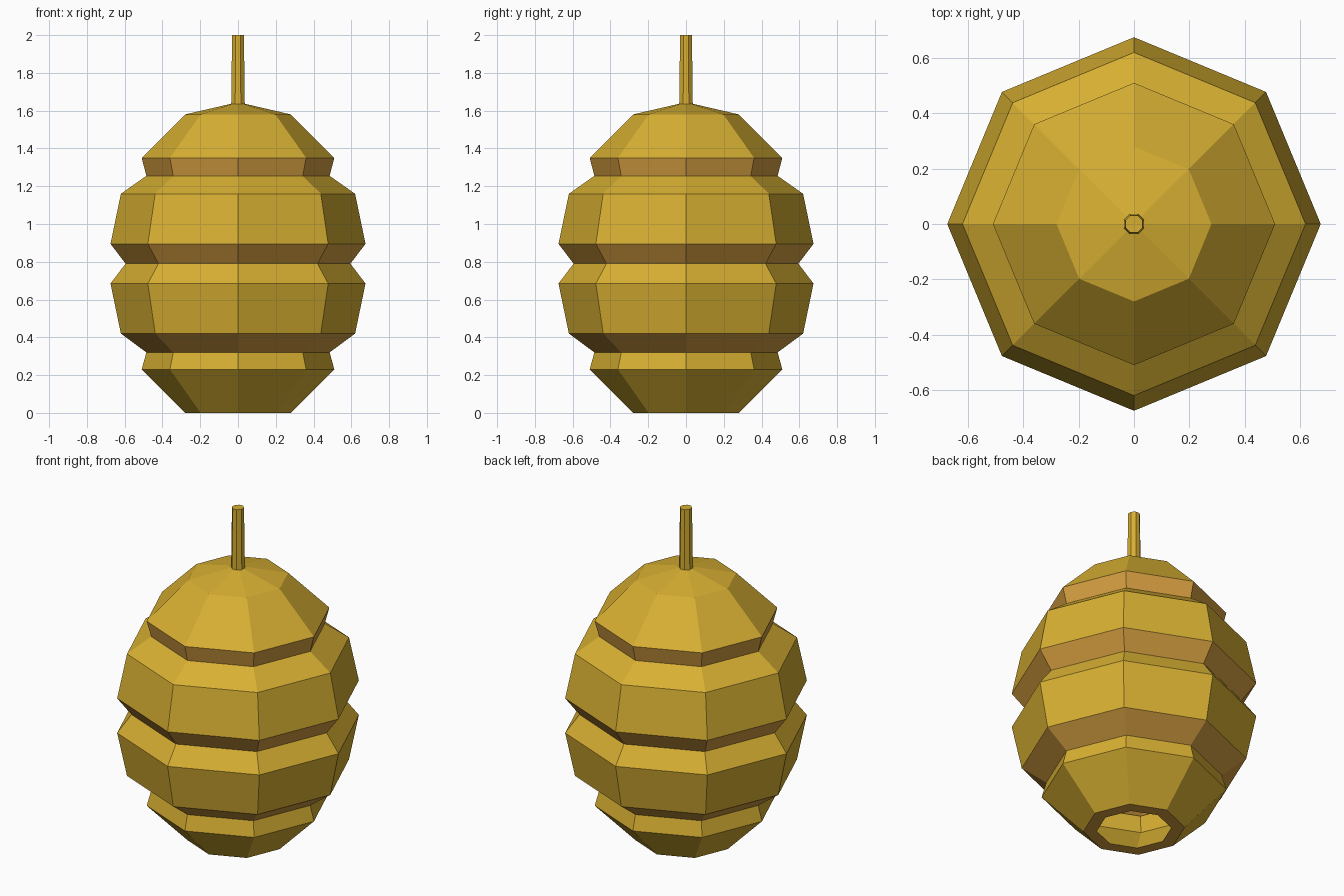
import bpy, bmesh, math

cube = bpy.data.objects.get("Cube")
if cube:
    bpy.data.objects.remove(cube, do_unlink=True)


def make_material(name, color):
    mat = bpy.data.materials.new(name)
    mat.use_nodes = True
    mat.diffuse_color = color
    mat.node_tree.nodes["Principled BSDF"].inputs["Base Color"].default_value = color
    return mat


honey = make_material("honey_yellow", (0.68, 0.43, 0.032, 1))
brown = make_material("warm_brown", (0.645, 0.332, 0.051, 1))


def lathe(name, path, sides, turn=0.0, brown_steps=()):
    """Spin (radius, z) points about z; steps listed in brown_steps are brown."""
    bm = bmesh.new()
    rings = []
    for r, z in path:
        if r == 0:
            rings.append([bm.verts.new((0, 0, z))] * sides)
        else:
            angles = [turn + math.tau * i / sides for i in range(sides)]
            rings.append([bm.verts.new((r * math.cos(a), r * math.sin(a), z)) for a in angles])
    for step, (low, high) in enumerate(zip(rings, rings[1:])):
        for i in range(sides):
            j = (i + 1) % sides
            corners = list(dict.fromkeys((low[i], low[j], high[j], high[i])))
            face = bm.faces.new(corners)
            face.material_index = int(step in brown_steps)
    bmesh.ops.recalc_face_normals(bm, faces=bm.faces)
    mesh = bpy.data.meshes.new(name)
    bm.to_mesh(mesh)
    bm.free()
    mesh.materials.append(honey)
    mesh.materials.append(brown)
    obj = bpy.data.objects.new(name, mesh)
    bpy.context.collection.objects.link(obj)
    return obj


# Hive shell: outer tiers, with a matching inner wall and an open bottom
outer = [(0.28, 0), (0.51, 0.23), (0.485, 0.32), (0.62, 0.42), (0.675, 0.685),
         (0.595, 0.79), (0.675, 0.895), (0.62, 1.16), (0.485, 1.255),
         (0.51, 1.35), (0.28, 1.58), (0, 1.645)]
wall = 0.075
inner = [(max(r - wall, 0), z) for r, z in outer[:-1]] + [(0, 1.6)]
inner[-2] = (0.24, 1.53)
path = inner[::-1] + outer

# Undercut grooves and the bottom rim are brown, inside and out
grooves = (2, 5, 8)
rim = len(inner) - 1
brown_steps = {rim} | {rim + 1 + g for g in grooves} | {rim - 1 - g for g in grooves}
lathe("hive_shell", path, 8, 0, brown_steps)

# Hanging stem, slightly tapered
lathe("hanging_stem", [(0, 1.62), (0.039, 1.62), (0.034, 2.0), (0, 2.0)], 8, math.pi / 8)
